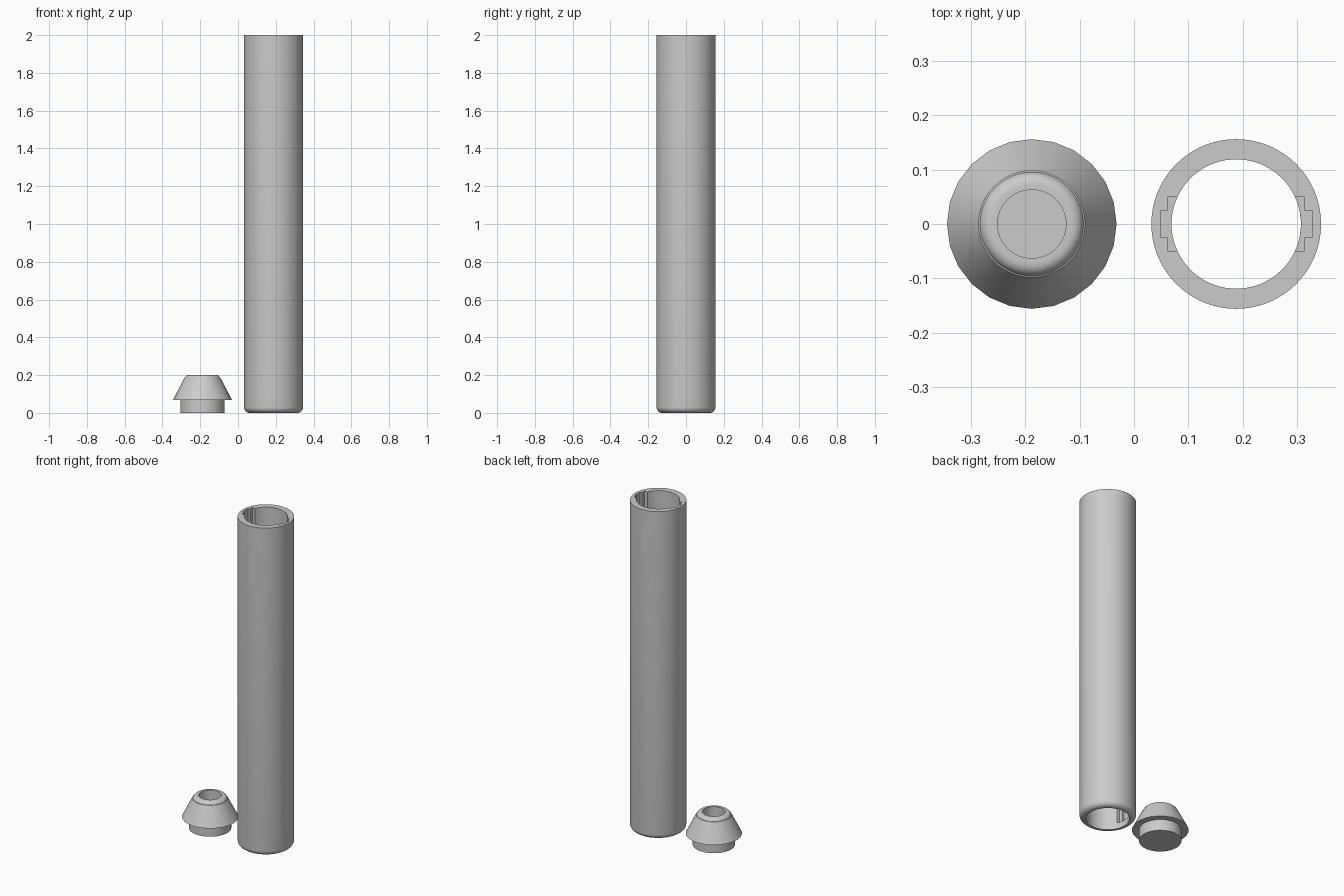
import bpy, bmesh, math

old = bpy.data.objects.get("Cube")
if old:
    bpy.data.objects.remove(old, do_unlink=True)

grey = bpy.data.materials.new("plain grey")
grey.use_nodes = True
colour = (0.6, 0.6, 0.6, 1)
grey.diffuse_color = colour
grey.node_tree.nodes["Principled BSDF"].inputs["Base Color"].default_value = colour


def add_object(name, bm, x=0.0):
    bmesh.ops.recalc_face_normals(bm, faces=bm.faces)
    mesh = bpy.data.meshes.new(name)
    bm.to_mesh(mesh)
    bm.free()
    mesh.materials.append(grey)
    obj = bpy.data.objects.new(name, mesh)
    obj.location.x = x
    bpy.context.collection.objects.link(obj)
    return obj


def fillet(r, z, size, start, steps=6):
    """Quarter-round points about (r, z), going anticlockwise."""
    return [(r + size * math.cos(start + i * math.pi / 2 / steps),
             z + size * math.sin(start + i * math.pi / 2 / steps)) for i in range(steps + 1)]


def revolve(profile, segments, closed, facet_ring=None):
    """Turn (radius, height) points about z; facet_ring gets half the sides."""
    bm = bmesh.new()
    rings = []
    for k, (r, z) in enumerate(profile):
        ring = []
        for i in range(segments):
            a = 2 * math.pi * i / segments
            rr = r * math.cos(2 * math.pi / segments) if k == facet_ring and i % 2 else r
            ring.append(bm.verts.new((rr * math.cos(a), rr * math.sin(a), z)))
        rings.append(ring)
    pairs = list(zip(rings, rings[1:]))
    if closed:
        pairs.append((rings[-1], rings[0]))
    else:
        bm.faces.new(rings[0])
        bm.faces.new(rings[-1])
    for low, high in pairs:
        for i in range(segments):
            j = (i + 1) % segments
            bm.faces.new((low[i], low[j], high[j], high[i]))
    return bm


def smooth(obj):
    bpy.ops.object.select_all(action="DESELECT")
    obj.select_set(True)
    bpy.context.view_layer.objects.active = obj
    bpy.ops.object.shade_smooth_by_angle(angle=math.radians(28))


# Open tube with a rounded lower edge
outer, inner, tube_x = 0.156, 0.119, 0.188
profile = [(inner, 0)] + fillet(outer - 0.03, 0.03, 0.03, -math.pi / 2)
profile += [(outer, 2), (inner, 2)]
tube = add_object("tube", revolve(profile, 72, True), tube_x)

# Stepped keyway on each side of the bore, blind at the lower end
outline = [(0.09, 0.05), (0.126, 0.05), (0.126, 0.025), (0.139, 0.025)]
outline += [(x, -y) for x, y in reversed(outline)]
for side in (-1, 1):
    bm = bmesh.new()
    face = bm.faces.new([bm.verts.new((side * x, y, 0.037)) for x, y in outline])
    top = bmesh.ops.extrude_face_region(bm, geom=[face])["geom"]
    bmesh.ops.translate(bm, vec=(0, 0, 2.1),
                        verts=[v for v in top if isinstance(v, bmesh.types.BMVert)])
    cutter = add_object("keyway_cutter", bm, tube_x)
    cutter.hide_render = True
    mod = tube.modifiers.new("keyway", "BOOLEAN")
    mod.operation, mod.solver, mod.object = "DIFFERENCE", "EXACT", cutter
    bpy.context.view_layer.objects.active = tube
    bpy.ops.object.modifier_apply(modifier=mod.name)
    bpy.data.objects.remove(cutter, do_unlink=True)
smooth(tube)

# Tapered cap: plug, faceted brim, rounded shoulder and blind hole
profile = [(0.117, 0), (0.117, 0.068), (0.156, 0.068), (0.098, 0.182)]
profile += fillet(0.073, 0.177, 0.023, 0)[1:]
profile += [(0.063, 0.2), (0.063, 0.06)]
cap = add_object("cap", revolve(profile, 48, False, facet_ring=2), -tube_x)
smooth(cap)
